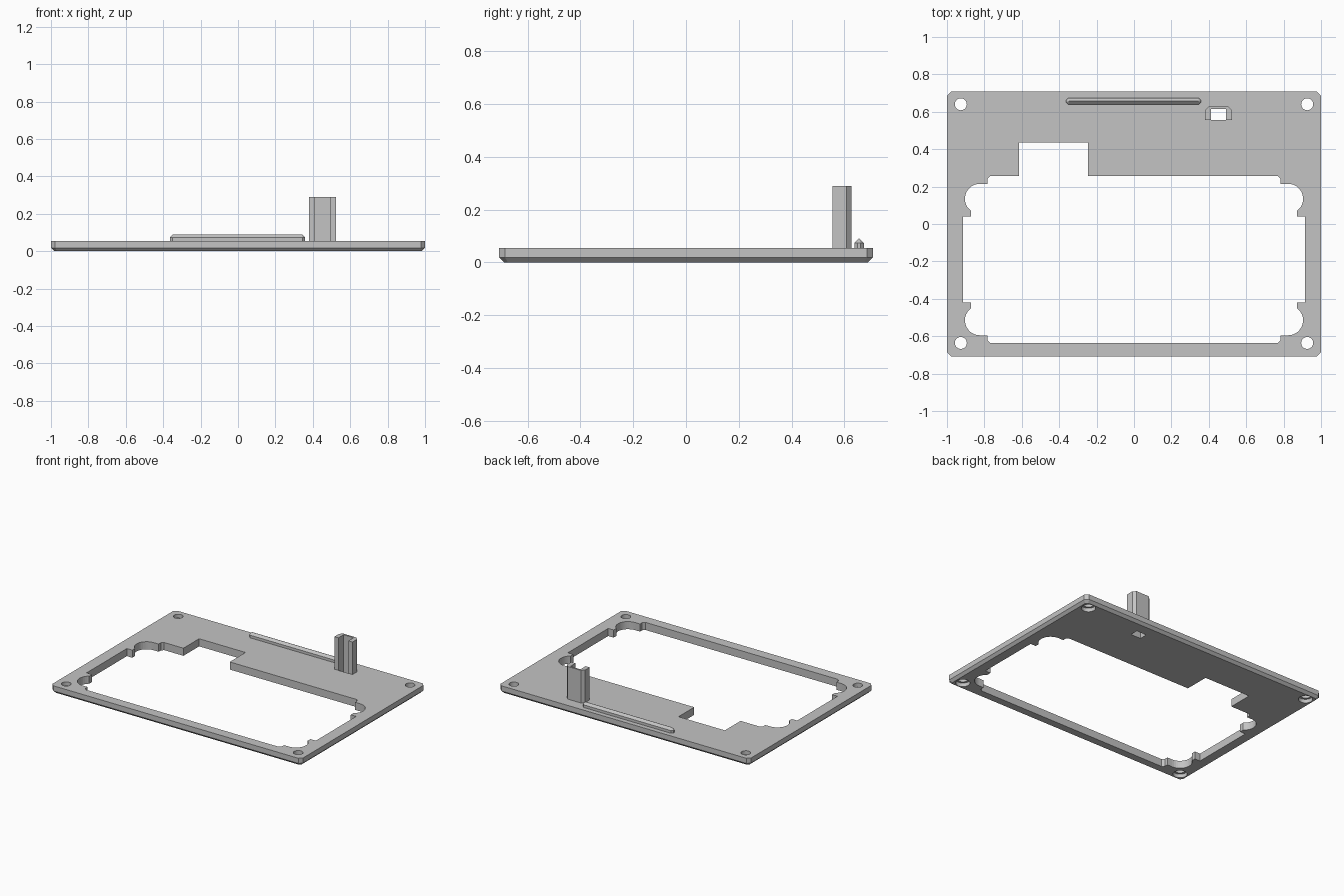
import bpy, bmesh, math

if "Cube" in bpy.data.objects:
    bpy.data.objects.remove(bpy.data.objects["Cube"])

grey = bpy.data.materials.new("plain grey")
grey.diffuse_color = (0.55, 0.55, 0.55, 1)
grey.use_nodes = True
grey.node_tree.nodes["Principled BSDF"].inputs["Base Color"].default_value = grey.diffuse_color
TOP = 0.055


def rect(x0, x1, y0, y1, c=0.0):
    if not c:
        return [(x0, y0), (x1, y0), (x1, y1), (x0, y1)]
    return [(x0 + c, y0), (x1 - c, y0), (x1, y0 + c), (x1, y1 - c),
            (x1 - c, y1), (x0 + c, y1), (x0, y1 - c), (x0, y0 + c)]


def circle(cx, cy, r, n=32):
    return [(cx + r * math.cos(2 * math.pi * i / n),
             cy + r * math.sin(2 * math.pi * i / n)) for i in range(n)]


def walls(bm, layers):
    """Side faces through stacked (outline, z) layers; returns the rings."""
    rings = [[bm.verts.new((x, y, z)) for x, y in pts] for pts, z in layers]
    n = len(rings[0])
    for a, b in zip(rings, rings[1:]):
        for i in range(n):
            bm.faces.new((a[i], a[(i + 1) % n], b[(i + 1) % n], b[i]))
    return rings


def cap(bm, rings):
    """Fill a flat region bounded by an outer ring and any hole rings."""
    edges = [bm.edges.get((r[i - 1], r[i])) for r in rings for i in range(len(r))]
    bmesh.ops.triangle_fill(bm, edges=edges, use_beauty=True)


def solid(name, outer, holes=()):
    bm = bmesh.new()
    shells = [walls(bm, layers) for layers in [outer, *holes]]
    cap(bm, [s[0] for s in shells])
    cap(bm, [s[-1] for s in shells])
    bmesh.ops.recalc_face_normals(bm, faces=bm.faces)
    if bm.calc_volume(signed=True) < 0:
        bmesh.ops.reverse_faces(bm, faces=bm.faces)
    me = bpy.data.meshes.new(name)
    bm.to_mesh(me)
    bm.free()
    me.materials.append(grey)
    ob = bpy.data.objects.new(name, me)
    bpy.context.collection.objects.link(ob)
    return ob


# Window outline: one corner, mirrored to four, plus the rear notch
MID = -0.19
corner = [(0.915, 0.23), (0.872, 0.23)]
a0 = math.atan2(-0.064, 0.048)
corner += [(0.824 + 0.08 * math.cos(a), 0.325 + 0.08 * math.sin(a))
           for a in [a0 + (math.pi / 2 - a0) * i / 14 for i in range(15)]]
corner += [(0.784, 0.405), (0.784, 0.43), (0.768, 0.446)]
mirrored = [(-x, y) for x, y in reversed(corner)]
notch = [(-0.245, 0.446), (-0.245, 0.625), (-0.615, 0.625), (-0.615, 0.446)]
lower = [(-x, -y) for x, y in corner + mirrored]
window = [(x, y + MID) for x, y in corner + notch + mirrored + lower]
slot = rect(0.412, 0.492, 0.556, 0.615)
holes = [[(window, 0), (window, TOP)], [(slot, 0), (slot, TOP)]]

# Counterbored screw holes
for x in (-0.926, 0.926):
    for y in (-0.636, 0.64):
        wide, narrow = circle(x, y, 0.047), circle(x, y, 0.032)
        holes.append([(wide, 0), (wide, 0.027), (narrow, 0.027), (narrow, TOP)])

# Plate with chamfered corners and bevelled underside
edge = rect(-1, 1, -0.708, 0.708, 0.022)
solid("plate", [(rect(-0.982, 0.982, -0.69, 0.69, 0.015), 0),
                (edge, 0.018), (edge, TOP)], holes)

# Upright channel, open at the front
channel = [(0.38, 0.556), (0.412, 0.556), (0.412, 0.615), (0.492, 0.615),
           (0.492, 0.556), (0.525, 0.556), (0.525, 0.608), (0.505, 0.628),
           (0.40, 0.628), (0.38, 0.608)]
solid("upright_channel", [(channel, TOP), (channel, 0.29)])

# Locating ridge with clipped ends and a hipped top
base = rect(-0.363, 0.358, 0.638, 0.674, 0.012)
solid("locating_ridge", [(base, TOP), (base, 0.074),
                         (rect(-0.348, 0.343, 0.655, 0.657, 0.0006), 0.09)])
